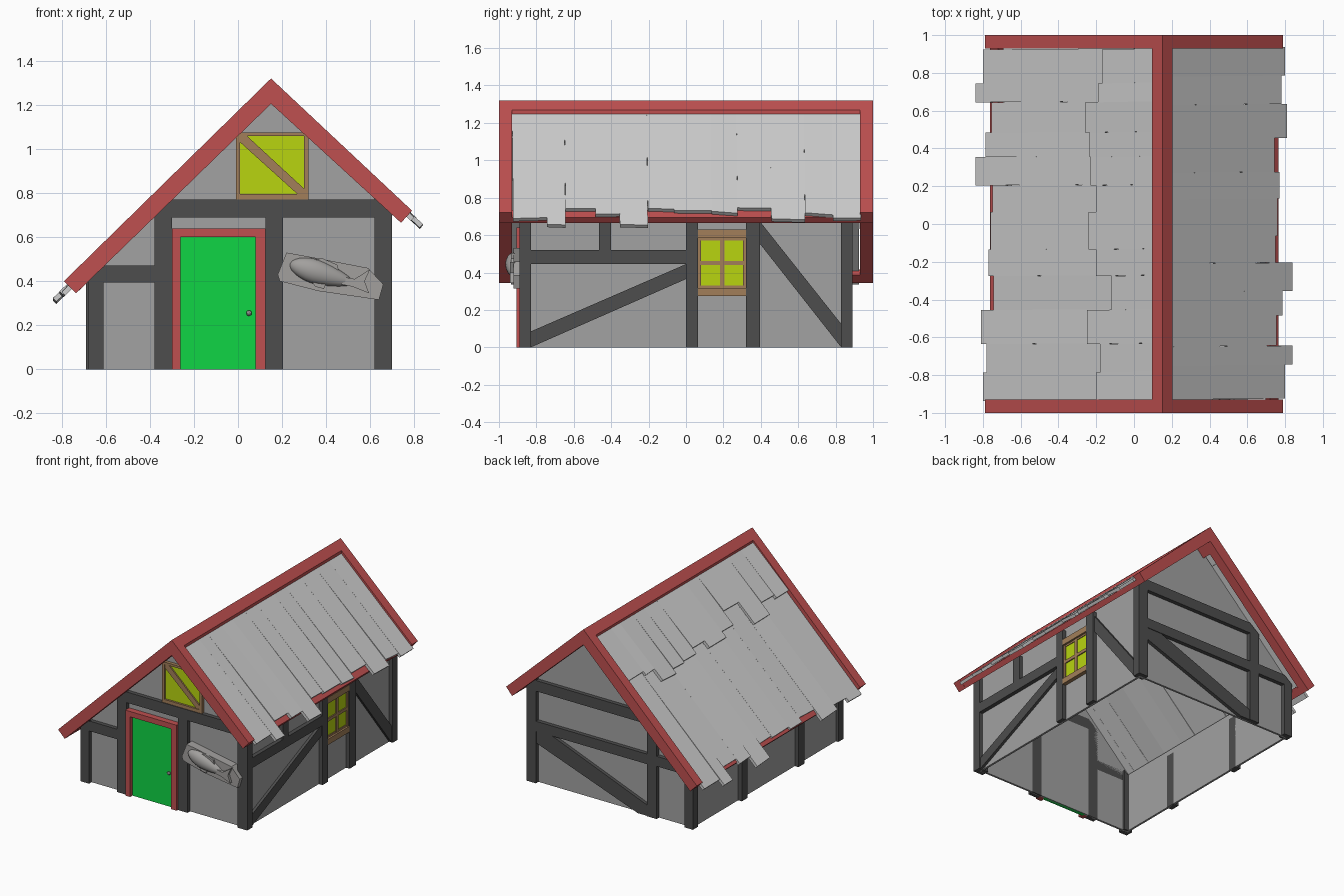
import bpy, bmesh, random
from math import radians
from mathutils import Matrix, Vector

random.seed(4)
cube = bpy.data.objects.get("Cube")
if cube:
    bpy.data.objects.remove(cube)


def material(name, r, g, b):
    m = bpy.data.materials.new(name)
    m.use_nodes = True
    m.diffuse_color = (r, g, b, 1)
    m.node_tree.nodes["Principled BSDF"].inputs["Base Color"].default_value = (r, g, b, 1)
    return m


PLASTER = material("grey plaster", .36, .36, .36)
PLANK = material("pale grey planks", .62, .62, .62)
TIMBER = material("dark timber", .075, .075, .075)
RED = material("red trim", .52, .08, .08)
GREEN = material("green door paint", .005, .66, .06)
YELLOW = material("yellow glass", .48, .66, .005)
BROWN = material("brown window wood", .36, .21, .10)
STONE = material("carved grey", .36, .35, .34)


def finish(name, bm, mat):
    bmesh.ops.recalc_face_normals(bm, faces=bm.faces)
    me = bpy.data.meshes.new(name)
    bm.to_mesh(me)
    bm.free()
    me.materials.append(mat)
    ob = bpy.data.objects.new(name, me)
    bpy.context.collection.objects.link(ob)
    return ob


def prism(name, pts, axis, a, b, mat):
    """Extrude a profile, (y, z) along x or (x, z) along y, from a to b."""
    bm = bmesh.new()
    place = (lambda p, t: (t, p[0], p[1])) if axis == "x" else (lambda p, t: (p[0], t, p[1]))
    base = bm.faces.new([bm.verts.new(place(p, a)) for p in pts])
    ext = bmesh.ops.extrude_face_region(bm, geom=[base])
    shift = Vector((b - a, 0, 0)) if axis == "x" else Vector((0, b - a, 0))
    bmesh.ops.translate(bm, vec=shift,
                        verts=[v for v in ext["geom"] if isinstance(v, bmesh.types.BMVert)])
    return finish(name, bm, mat)


def rect(u0, u1, z0, z1):
    return [(u0, z0), (u1, z0), (u1, z1), (u0, z1)]


# Roof lines: outer surface and underside heights at x
RIDGE = .15


def top(x):
    return 1.32 - (.938 if x > RIDGE else .979) * abs(x - RIDGE)


def under(x):
    return 1.205 - (.915 if x > RIDGE else .974) * abs(x - RIDGE)


# Walls, open underneath
gable = [(-.66, 0), (.67, 0), (.67, under(.67) + .04), (RIDGE, 1.245), (-.66, under(-.66) + .04)]
prism("front_wall", gable, "y", -.86, -.845, PLASTER)
prism("back_wall", gable, "y", .845, .86, PLASTER)
prism("long_wall", rect(-.86, .86, 0, under(.67) + .03), "x", .655, .67, PLASTER)
prism("low_wall", rect(-.86, .86, 0, under(-.66) + .03), "x", -.66, -.645, PLASTER)


# Gable timbers
def post(name, x0, x1, y0, y1, cap=9):
    h = [min(under(x) + .02, cap) for x in (x0, x1)]
    prism(name, [(x0, 0), (x1, 0), (x1, h[1]), (x0, h[0])], "y", y0, y1, TIMBER)


for label, s in (("front", -1), ("back", 1)):
    y0, y1 = sorted((.89 * s, .845 * s))
    c0, c1 = sorted((.89 * s, .83 * s))
    post(label + "_low_corner_post", -.68, -.61, c0, c1, .47)
    post(label + "_high_corner_post", .62, .70, c0, c1)
    post(label + "_inner_post", -.38, -.30, y0, y1, .77)
    prism(label + "_upper_beam", [(-.38, .69), (.70, .69), (.63, .77), (-.30, .77)],
          "y", y0, y1, TIMBER)
    prism(label + "_lower_beam", [(-.67, .395), (-.34, .395), (-.34, .47), (-.605, .47)],
          "y", y0, y1, TIMBER)
post("door_post", .125, .205, -.89, -.845, .75)
prism("back_middle_beam", rect(-.32, .64, .39, .465), "y", .845, .89, TIMBER)
prism("back_brace", [(.62, .40), (.62, .30), (-.22, 0), (-.30, 0), (-.30, .08), (.52, .40)],
      "y", .845, .885, TIMBER)

# Long side timbers
for i, (y0, y1) in enumerate(((0, .065), (.32, .395))):
    prism(f"long_side_post_{i}", rect(y0, y1, 0, .71), "x", .655, .70, TIMBER)
prism("long_side_short_post", rect(-.465, -.40, .50, .71), "x", .655, .70, TIMBER)
prism("long_side_beam", rect(-.84, .01, .445, .52), "x", .655, .70, TIMBER)
prism("long_side_brace", [(-.83, 0), (-.83, .085), (0, .445), (0, .365)],
      "x", .655, .69, TIMBER)
prism("long_side_steep_brace", [(.39, .68), (.39, .56), (.83, 0), (.83, .125)],
      "x", .655, .69, TIMBER)

# Low side posts
for i, y in enumerate((-.38, .29)):
    prism(f"low_side_post_{i}", rect(y - .035, y + .035, 0, .41), "x", -.69, -.645, TIMBER)

# Door
prism("door", rect(-.27, .09, 0, .61), "y", -.878, -.85, GREEN)
for name, r in (("left", (.08, .125, 0, .60)), ("right", (-.30, -.26, 0, .60)),
                ("top", (-.30, .125, .60, .64))):
    prism("door_frame_" + name, rect(*r), "y", -.905, -.85, RED)
bm = bmesh.new()
bmesh.ops.create_icosphere(bm, subdivisions=2, radius=.013,
                           matrix=Matrix.Translation((.05, -.89, .255)))
finish("door_knob", bm, STONE)

# Gable window with a slanting bar
prism("gable_glass", rect(0, .31, .78, 1.065), "y", -.87, -.85, YELLOW)
for name, r in (("bottom", (-.01, .32, .77, .795)), ("top", (-.01, .32, 1.058, 1.075)),
                ("left", (.30, .32, .795, 1.058)), ("right", (-.01, .01, .795, 1.058))):
    prism("gable_window_" + name, rect(*r), "y", -.885, -.85, BROWN)
prism("gable_window_bar", [(.01, 1.06), (.01, 1.03), (.27, .795), (.30, .795), (.30, .82),
                           (.04, 1.06)], "y", -.88, -.85, BROWN)

# Side window with crossed bars
prism("side_glass", rect(.075, .31, .30, .60), "x", .66, .68, YELLOW)
for name, r, depth in (("sill", (.065, .32, .275, .318), .70), ("lintel", (.065, .32, .585, .63), .70),
                       ("front_jamb", (.065, .08, .31, .59), .69),
                       ("back_jamb", (.305, .32, .31, .59), .69),
                       ("mullion", (.182, .205, .31, .59), .688),
                       ("crossbar", (.075, .31, .44, .463), .688),
                       ("lower_rail", (.08, .305, .318, .332), .685),
                       ("upper_rail", (.08, .305, .572, .585), .685)):
    prism("side_window_" + name, rect(*r), "x", .66, depth, BROWN)

# Red roof frame: barge boards, ridge and eave rails
chevron = [(-.79, .40), (RIDGE, 1.32), (.79, .72), (.74, .665), (RIDGE, 1.205), (-.735, .345)]
prism("front_barge_board", chevron, "y", -1, -.93, RED)
prism("back_barge_board", chevron, "y", .93, 1, RED)
prism("ridge_beam", [(.095, top(.095)), (RIDGE, 1.32), (.205, top(.205)), (.205, under(.205)),
                     (RIDGE, 1.205), (.095, under(.095))], "y", -.93, .93, RED)
prism("high_eave_rail", [(.74, .665), (.765, .695), (.721, .735), (.696, .705)],
      "y", -.93, .93, RED)
prism("low_eave_rail", [(-.735, .345), (-.763, .372), (-.72, .415), (-.69, .388)],
      "y", -.93, .93, RED)


# Roof planks
def plank(name, x0, x1, y0, y1, drop, thick=.022):
    s = 1 if x1 > RIDGE else -1
    dx, dz = .69 * thick * s, .72 * thick
    za, zb = top(x0) - drop, top(x1) - drop
    ob = prism(name, [(x0, za), (x1, zb), (x1 - dx, zb - dz), (x0 - dx, za - dz)],
               "y", y0, y1, PLANK)
    lift = {y: random.uniform(0, .014) for y in (y0, y1)}
    for v in ob.data.vertices:  # twist the free end a little
        if abs(v.co.x - x1) < .03:
            v.co.z += lift[y0] if abs(v.co.y - y0) < .001 else lift[y1]
            v.co.y += .006 * s


seams = [.93, .75, .65, .49, .36, .21, .07, -.13, -.27, -.45, -.63, -.78, -.93]
ends = [.80, .84, .755, .785, .84, .75, .76, .77, .745, .81, .78, .80]
laps = [.17, .19, .26, .235, .23, .20, .24, .20, .12, .25, .18, .20]
for i, (end, lap) in enumerate(zip(ends, laps)):
    y0, y1 = seams[i + 1], seams[i]
    plank(f"low_side_plank_{i}", .0, -end, y0, y1, .04)
    plank(f"low_side_upper_plank_{i}", .105, -lap, y0, y1, .018)
    plank(f"high_side_plank_{i}", .195, end, -y1, -y0, .022)

# Carved fish on a plaque
prism("fish_plaque", [(.18, .43), (.22, .53), (.33, .51), (.59, .46), (.66, .385),
                      (.64, .315), (.365, .355), (.19, .40)], "y", -.922, -.85, STONE)
bm = bmesh.new()
bmesh.ops.create_uvsphere(bm, u_segments=24, v_segments=14, radius=1,
                          matrix=Matrix.Rotation(radians(90), 4, "Y"))
for v in bm.verts:  # taper toward the tail
    k = 1 - .35 * max(v.co.x, -.3)
    v.co = Vector((v.co.x * .15, v.co.y * .042 * k, v.co.z * .053 * k))
bmesh.ops.transform(bm, verts=bm.verts, matrix=Matrix.Translation((.38, -.922, .435))
                    @ Matrix.Rotation(radians(17), 4, "Y"))
fish = finish("fish_body", bm, STONE)
fish.data.shade_smooth()
prism("fish_tail", [(.47, .42), (.53, .41), (.60, .455), (.575, .40), (.595, .345),
                    (.52, .375), (.47, .385)], "y", -.942, -.915, STONE)
prism("fish_back_fin", [(.33, .49), (.38, .505), (.45, .475), (.46, .44)],
      "y", -.935, -.915, STONE)
prism("fish_belly_fin", [(.33, .41), (.35, .375), (.39, .365), (.40, .39)],
      "y", -.94, -.915, STONE)
